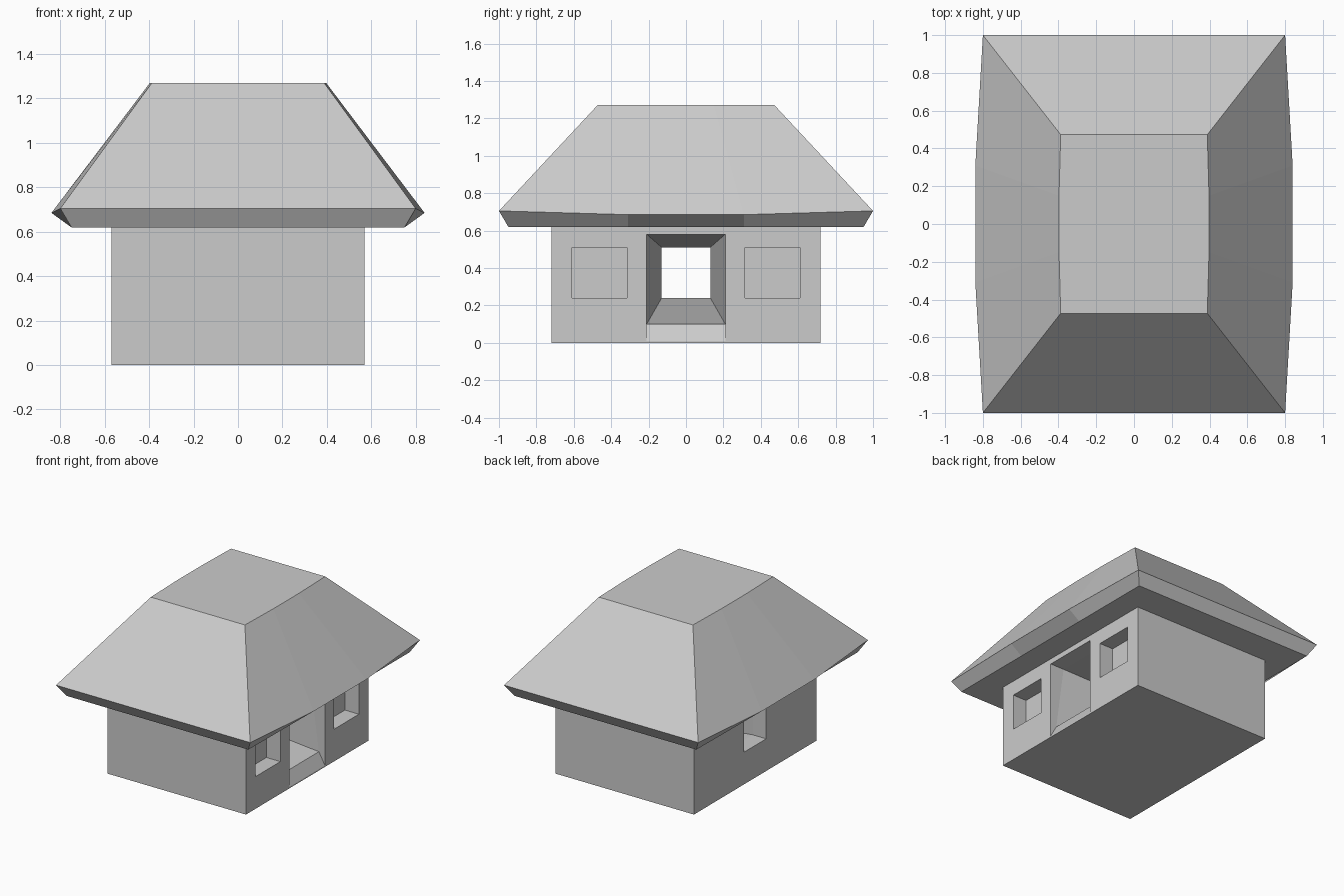
import bpy, bmesh

if "Cube" in bpy.data.objects:
    bpy.data.objects.remove(bpy.data.objects["Cube"])


def loft(name, rings):
    """Closed solid skinned through rings of equal point count."""
    bm = bmesh.new()
    loops = [[bm.verts.new(p) for p in ring] for ring in rings]
    n = len(loops[0])
    for a, b in zip(loops, loops[1:]):
        for i in range(n):
            j = (i + 1) % n
            bm.faces.new((a[i], a[j], b[j], b[i]))
    bm.faces.new(loops[0])
    bm.faces.new(loops[-1])
    bmesh.ops.recalc_face_normals(bm, faces=bm.faces)
    mesh = bpy.data.meshes.new(name)
    bm.to_mesh(mesh)
    bm.free()
    ob = bpy.data.objects.new(name, mesh)
    bpy.context.collection.objects.link(ob)
    return ob


def rect(x, y, z):
    """Rectangle of half size x, y at height z."""
    return [(-x, -y, z), (x, -y, z), (x, y, z), (-x, y, z)]


def opening(x_low, z_low, x_top, z_top, y0, y1):
    """Upright, possibly leaning, rectangle used as an opening section."""
    return [(x_low, y0, z_low), (x_low, y1, z_low),
            (x_top, y1, z_top), (x_top, y0, z_top)]


def eave(xc, xm, yc, ym, zc, zm):
    """Roof outline whose long sides bulge between two middle points."""
    right = [(xc, -yc, zc), (xm, -ym, zm), (xm, ym, zm), (xc, yc, zc)]
    return right + [(-x, -y, z) for x, y, z in right]


# House walls
house = loft("house_walls", [rect(0.57, 0.72, 0), rect(0.57, 0.72, 0.62)])

# Doorway narrowing through the house to the rear window
cutters = [loft("doorway_cutter", [
    opening(0.62, -0.08, 0.62, 0.58, -0.21, 0.21),
    opening(0.52, 0.10, 0.455, 0.58, -0.21, 0.21),
    opening(-0.46, 0.24, -0.46, 0.51, -0.13, 0.13),
    opening(-0.65, 0.24, -0.65, 0.51, -0.13, 0.13)])]

# Recessed windows beside the door
for side, label in ((-1, "left"), (1, "right")):
    y0, y1 = sorted((side * 0.315, side * 0.61))
    cutters.append(loft(label + "_window_cutter", [
        opening(x, 0.24, x, 0.51, y0, y1) for x in (0.455, 0.65)]))

for cutter in cutters:
    mod = house.modifiers.new(cutter.name, 'BOOLEAN')
    mod.operation = 'DIFFERENCE'
    mod.solver = 'EXACT'
    mod.object = cutter
    cutter.hide_render = True
    cutter.display_type = 'WIRE'

# Hipped roof with sloping fascia and flat top
loft("roof", [
    eave(0.75, 0.75, 0.95, 0.31, 0.62, 0.62),
    eave(0.80, 0.84, 1.00, 0.31, 0.705, 0.685),
    eave(0.388, 0.397, 0.473, 0.15, 1.27, 1.27)])
